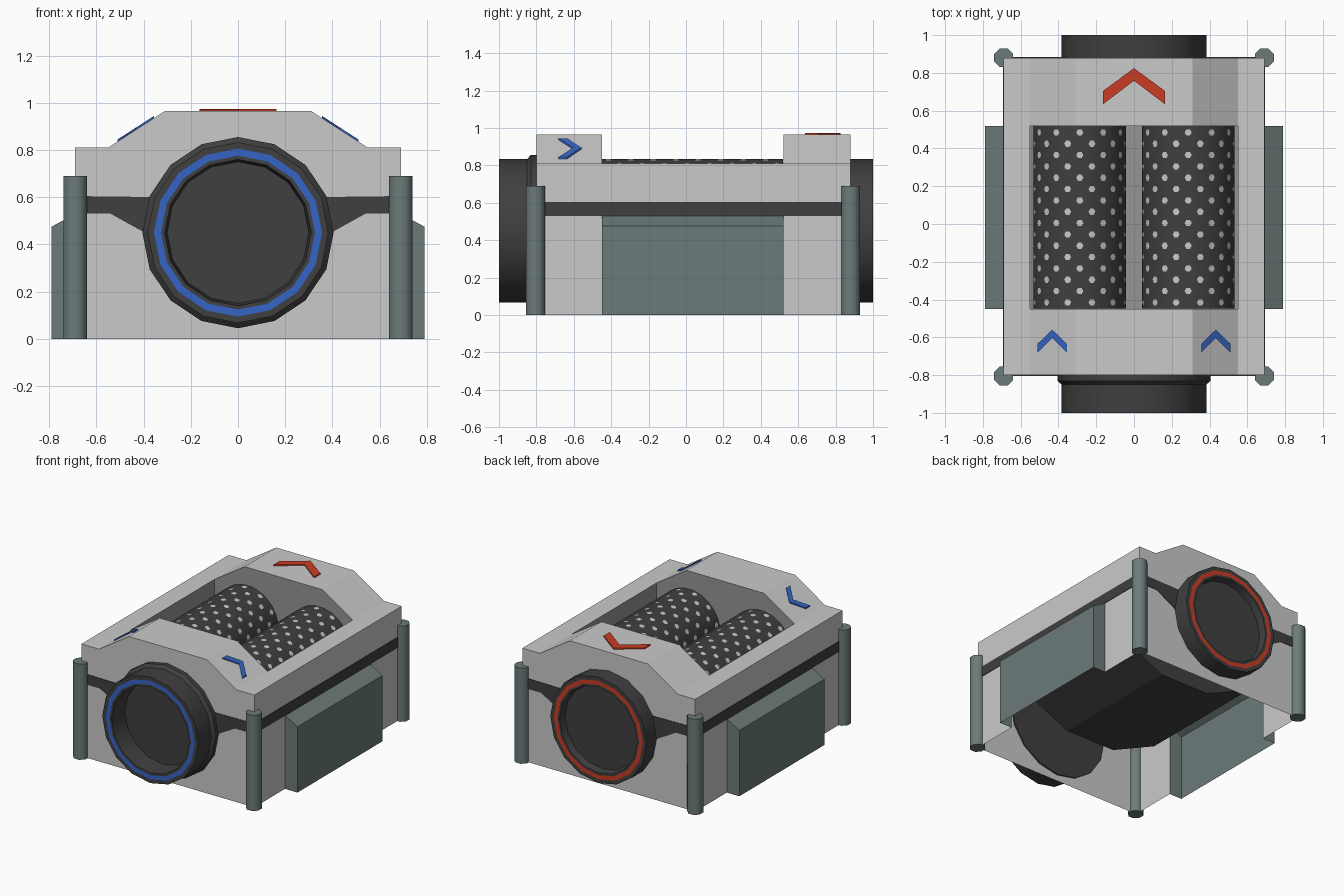
import bpy, bmesh, math
from mathutils import Vector

if "Cube" in bpy.data.objects:
    bpy.data.objects.remove(bpy.data.objects["Cube"])


def material(name, rgb):
    m = bpy.data.materials.new(name)
    m.diffuse_color = (*rgb, 1)
    m.use_nodes = True
    m.node_tree.nodes["Principled BSDF"].inputs["Base Color"].default_value = m.diffuse_color
    return m


LIGHT = material("light_grey", (0.59, 0.59, 0.59))
MID = material("mid_grey", (0.30, 0.30, 0.30))
DARK = material("dark_grey", (0.05, 0.05, 0.05))
SLATE = material("slate", (0.150, 0.198, 0.194))
RED = material("red", (0.59, 0.045, 0.018))
BLUE = material("blue", (0.036, 0.13, 0.56))

CZ = 0.45                      # height of the pipe axis
Y0, Y1 = -0.80, 0.88           # body ends
T0, T1 = -0.45, 0.52           # opening ends


def build(name, mats, polys, smooth=None):
    """polys: list of (points, material index)"""
    bm = bmesh.new()
    for pts, mi in polys:
        bm.faces.new([bm.verts.new(p) for p in pts]).material_index = mi
    bmesh.ops.remove_doubles(bm, verts=bm.verts, dist=1e-5)
    bmesh.ops.recalc_face_normals(bm, faces=bm.faces)
    me = bpy.data.meshes.new(name)
    bm.to_mesh(me)
    bm.free()
    for m in mats:
        me.materials.append(m)
    ob = bpy.data.objects.new(name, me)
    bpy.context.collection.objects.link(ob)
    if smooth:
        bpy.ops.object.select_all(action='DESELECT')
        ob.select_set(True)
        bpy.context.view_layer.objects.active = ob
        bpy.ops.object.shade_smooth_by_angle(angle=math.radians(smooth))
    return ob


def strip(prof, a, b):
    """open xz profile swept along y"""
    return [([(p[0], a, p[1]), (q[0], a, q[1]), (q[0], b, q[1]), (p[0], b, p[1])], 0)
            for p, q in zip(prof, prof[1:])]


def cap(prof, y):
    return [([(x, y, z) for x, z in prof], 0)]


def mirror(prof):
    return [(-x, z) for x, z in prof]


def solid(prof, a, b):
    return strip(prof + prof[:1], a, b) + cap(prof, a) + cap(prof, b)


# Body shell, open underneath
half = [(0.31, 0.965), (0.55, 0.81), (0.69, 0.81), (0.69, 0.53), (0.69, 0)]
outer = mirror(half)[::-1] + half
rail = [(0.55, 0.81), (0.69, 0.81), (0.69, 0.53)]
build("body_shell", [LIGHT],
      strip(outer, Y0, T0) + strip(outer, T1, Y1) + cap(outer, Y0) + cap(outer, Y1)
      + strip(rail, T0, T1) + strip(mirror(rail), T0, T1))

# Tub inside the opening, with a dark liner underneath
u_half = [(0.20, 0.17), (0.55, 0.33), (0.55, 0.81)]
u = mirror(u_half)[::-1] + u_half
tub_end = u + [(0.31, 0.965), (-0.31, 0.965)]
build("tub", [MID], strip(u, T0, T1) + cap(tub_end, T0) + cap(tub_end, T1))
l_half = [(0.20, 0.16), (0.558, 0.322), (0.558, 0.60)]
liner = mirror(l_half)[::-1] + l_half
build("tub_liner", [DARK],
      strip(liner, T0 - 0.006, T1 + 0.006) + cap(liner, T0 - 0.006) + cap(liner, T1 + 0.006))

# Perforated drums with light dots
R, DZ, N = 0.245, 0.59, 24
for side, sx in (("left", -0.287), ("right", 0.287)):
    rv = R / math.cos(math.pi / N)
    ring = [(sx + rv * math.sin((i + .5) * 2 * math.pi / N),
             DZ + rv * math.cos((i + .5) * 2 * math.pi / N)) for i in range(N)]
    build(side + "_drum", [DARK], solid(ring, T0 + 0.002, T1 - 0.002), 30)
    dots = []
    for row in range(16):
        y = 0.485 - row * 0.06
        for k in range(12):
            a = (2 * k + row % 2) * 2 * math.pi / N
            n = Vector((math.sin(a), 0, math.cos(a)))
            t = Vector((math.cos(a), 0, -math.sin(a)))
            c = Vector((sx, y, DZ)) + n * (R + 0.003)
            dots.append(([c + t * 0.019 * math.cos(j * math.pi / 3)
                          + Vector((0, 0.019 * math.sin(j * math.pi / 3), 0))
                          for j in range(6)][::-1], 0))
    build(side + "_drum_holes", [LIGHT], dots)


# Round pipe ports, lathed about y, with a coloured ring on the rim
def port(name, prof, sign, ring_mat):
    polys, n = [], 16
    def pt(r, y, i):
        a = i * 2 * math.pi / n
        return (r * math.sin(a), sign * y, CZ + r * math.cos(a))
    for (r0, y0), (r1, y1) in zip(prof, prof[1:]):
        mi = 1 if (r0, r1) == (0.356, 0.326) else 0
        for i in range(n):
            q = [pt(r0, y0, i), pt(r1, y1, i), pt(r1, y1, i + 1), pt(r0, y0, i + 1)]
            if r0 == 0:
                q = q[:3]
            elif r1 == 0:
                q = [q[0], q[1], q[3]]
            polys.append((q, mi))
    build(name, [DARK, ring_mat], polys, 30)


rim = [(0.383, 1.0), (0.356, 1.0), (0.356, 1.0), (0.326, 1.0), (0.31, 1.0)]
rim.pop(2)
port("front_port", [(0, 0.79), (0.405, 0.79), (0.405, 0.83), (0.383, 0.85)] + rim
     + [(0.30, 0.86), (0, 0.86)], -1, BLUE)
port("back_port", [(0, 0.87), (0.383, 0.87)] + rim + [(0.30, 0.95), (0, 0.95)], 1, RED)

# Dark band around the body
E = 0.004
flare = [(0.69 + E, 0.605), (0.30, 0.60), (0.30, 0.43), (0.36, 0.43), (0.54, 0.53), (0.69 + E, 0.53)]
side_band = [(0.69, 0.53), (0.69 + E, 0.53), (0.69 + E, 0.605), (0.69, 0.605)]
for side, f in (("right", list), ("left", mirror)):
    build(side + "_front_band", [DARK], solid(f(flare), Y0 - E, Y0))
    build(side + "_back_band", [DARK], solid(f(flare), Y1, Y1 + E))
    build(side + "_side_band", [DARK], solid(f(side_band), Y0, Y1))

    # Side boxes, open underneath
    box = f([(0.79, 0), (0.79, 0.475), (0.69, 0.53)])
    end = box + f([(0.69, 0)])
    build(side + "_side_box", [SLATE], strip(box, T0, T1) + cap(end, T0) + cap(end, T1))

    # Corner posts
    for place, y in (("front", Y0 - 0.005), ("back", Y1)):
        cx = f([(0.69, 0)])[0][0]
        p = [(cx + 0.054 * math.cos((i + .5) * math.pi / 4),
              y + 0.054 * math.sin((i + .5) * math.pi / 4)) for i in range(8)]
        polys = [([(*a, 0), (*b, 0), (*b, 0.69), (*a, 0.69)], 0) for a, b in zip(p, p[1:] + p[:1])]
        polys += [([(*a, z) for a in p], 0) for z in (0, 0.69)]
        build(f"{side}_{place}_post", [SLATE], polys, 50)


# Arrow plates: xy outline lifted onto the surface height(x)
def chevron(name, mat, cx, tip, w, drop, thick, height):
    xy = [(0, tip), (w, tip - drop), (w, tip - drop - thick), (0, tip - thick * 0.95),
          (-w, tip - drop - thick), (-w, tip - drop)]
    lo = [(cx + x, y, height(cx + x)) for x, y in xy]
    hi = [(x, y, z + 0.009) for x, y, z in lo]
    polys = []
    for i in range(6):
        j = (i + 1) % 6
        polys.append(([lo[i], lo[j], hi[j], hi[i]], 0))
    for s in (lo, hi):
        polys += [([s[i] for i in (0, 1, 2, 3)], 0), ([s[i] for i in (0, 3, 4, 5)], 0)]
    build(name, [mat], polys)


def slope(x):
    return 0.965 - (abs(x) - 0.31) * 0.155 / 0.24


chevron("back_arrow", RED, 0, 0.825, 0.163, 0.12, 0.07, lambda x: 0.965)
chevron("right_arrow", BLUE, 0.433, -0.56, 0.078, 0.075, 0.046, slope)
chevron("left_arrow", BLUE, -0.433, -0.56, 0.078, 0.075, 0.046, slope)
